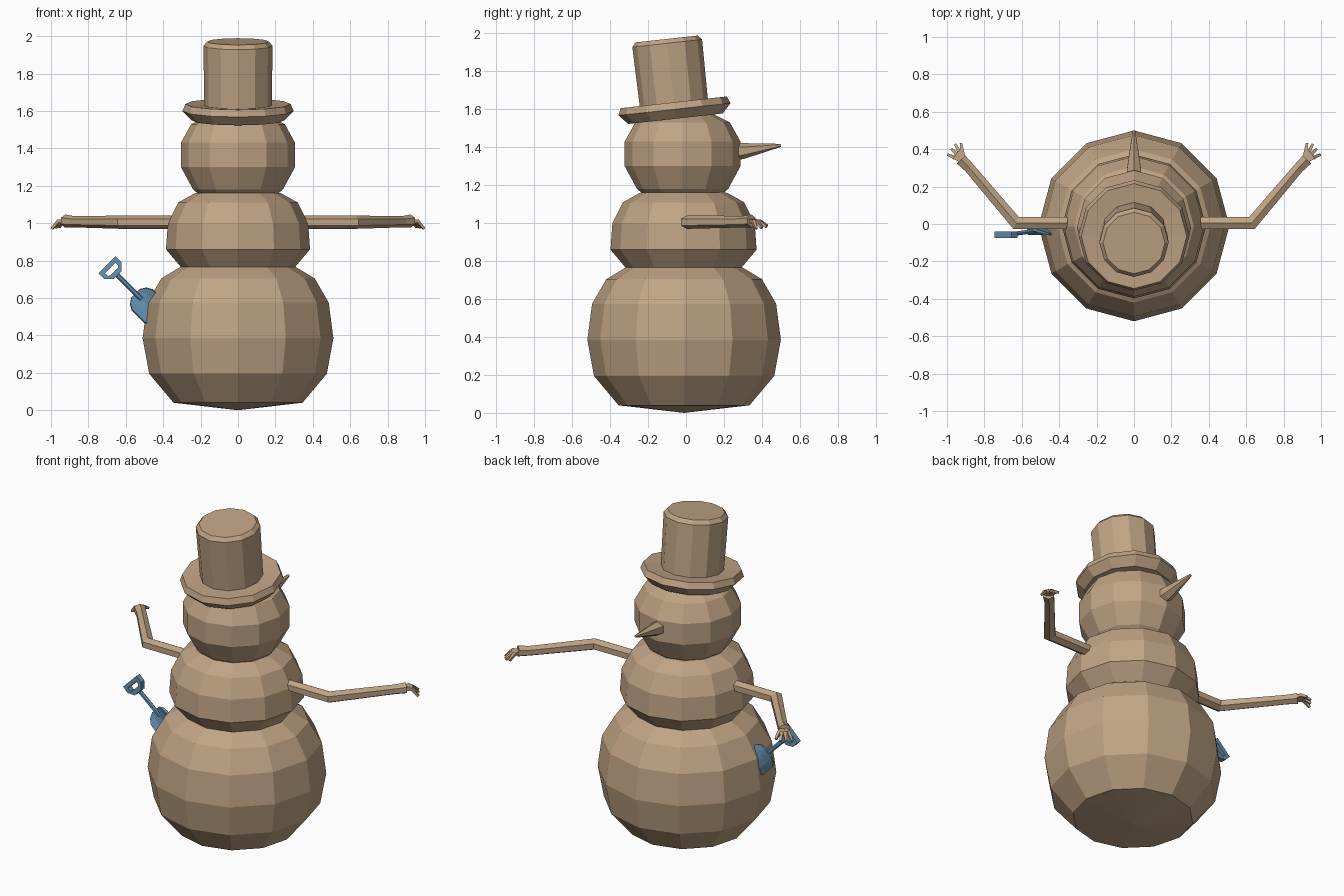
import bpy, bmesh, math
from mathutils import Vector

cube = bpy.data.objects.get("Cube")
if cube:
    bpy.data.objects.remove(cube)


def material(name, rgb):
    mat = bpy.data.materials.new(name)
    mat.use_nodes = True
    mat.diffuse_color = (*rgb, 1)
    mat.node_tree.nodes["Principled BSDF"].inputs["Base Color"].default_value = (*rgb, 1)
    return mat


TAN = material("warm tan", (0.53, 0.37, 0.235))
BLUE = material("shovel blue", (0.13, 0.29, 0.45))


def finish(name, bm, mat, location=(0, 0, 0), tilt=0):
    bmesh.ops.recalc_face_normals(bm, faces=bm.faces)
    mesh = bpy.data.meshes.new(name)
    bm.to_mesh(mesh)
    bm.free()
    mesh.materials.append(mat)
    obj = bpy.data.objects.new(name, mesh)
    obj.location = location
    obj.rotation_euler.x = tilt
    bpy.context.collection.objects.link(obj)
    return obj


def bridge(bm, a, b):
    """Join two rings with quads, or a ring and a pole with triangles."""
    if len(a) == 1:
        a, b = b, a
    n = len(a)
    for i in range(n):
        j = (i + 1) % n
        if len(b) == 1:
            bm.faces.new((a[i], a[j], b[0]))
        else:
            bm.faces.new((a[i], a[j], b[j], b[i]))


def lathe(name, profile, mat, location, tilt=0, sides=12):
    """Turn (radius, height) pairs; a zero radius makes a pole."""
    bm = bmesh.new()
    rings = []
    for r, z in profile:
        count = sides if r else 1
        rings.append([bm.verts.new((r * math.cos(math.tau * i / sides),
                                    r * math.sin(math.tau * i / sides), z))
                      for i in range(count)])
    for a, b in zip(rings, rings[1:]):
        bridge(bm, a, b)
    for ring in (rings[0], rings[-1]):
        if len(ring) > 1:
            bm.faces.new(ring)
    return finish(name, bm, mat, location, tilt)


def tube(bm, path, radii, sides=6, flat=1.0):
    """Sweep a polygon along a path, mitred at the bends."""
    pts = [Vector(p) for p in path]
    rings = []
    for k, p in enumerate(pts):
        before = (p - pts[k - 1]).normalized() if k else None
        after = (pts[k + 1] - p).normalized() if k < len(pts) - 1 else None
        t = ((before or after) + (after or before)).normalized()
        side = t.cross(Vector((0, 0, 1))).normalized()
        up = side.cross(t)
        miter = 1 / max(0.5, t.dot(after or before))
        ring = []
        for i in range(sides):
            a = math.tau * (i + 0.5) / sides
            ring.append(bm.verts.new(p + radii[k] * (side * math.cos(a) * miter
                                                     + up * math.sin(a) * flat)))
        rings.append(ring)
    for a, b in zip(rings, rings[1:]):
        bridge(bm, a, b)
    bm.faces.new(rings[0])
    bm.faces.new(rings[-1])


# Stacked body balls
lathe("lower_body", [(0, 0), (.345, .04), (.475, .195), (.51, .385), (.485, .575),
                     (.41, .705), (.31, .765), (0, .80)], TAN, (0, -.01, 0))
lathe("middle_body", [(.25, .72), (.305, .765), (.385, .86), (.375, 1.0), (.32, 1.11),
                      (.23, 1.16), (0, 1.18)], TAN, (0, -.013, 0))
lathe("head", [(.18, 1.13), (.24, 1.18), (.305, 1.30), (.305, 1.43), (.25, 1.53),
               (.15, 1.58), (0, 1.59)], TAN, (0, -.018, 0))

# Tilted hat
HAT = (0, -.06, 1.595)
lathe("hat_brim", [(.25, -.045), (.297, .005), (.282, .042), (.18, .035)], TAN, HAT, .11)
lathe("hat_crown", [(.18, .0), (.185, .355), (.165, .378)], TAN, HAT, .11)

# Nose
bm = bmesh.new()
tube(bm, [(0, .24, 1.375), (0, .30, 1.38), (0, .5, 1.41)], [.046, .042, .008])
finish("nose", bm, TAN)

# Arms with spread fingers
for name, s in (("left_arm", 1), ("right_arm", -1)):
    bm = bmesh.new()
    tube(bm, [(s * .355, .005, 1.005), (s * .63, .005, 1.005), (s * .88, .30, 1.008),
              (s * .925, .345, 1.012)], [.037, .037, .032, .036], flat=.95)
    for x, y, z in ((.925, .43, .985), (.955, .425, .98), (.975, .40, .975), (.995, .37, .97)):
        base = Vector((.91, .335, 1.01)).lerp(Vector((x, y, 1.01)), .15)
        mid = base.lerp(Vector((x, y, 1.012)), .5)
        tube(bm, [(s * base.x, base.y, base.z), (s * mid.x, mid.y, mid.z), (s * x, y, z)],
             [.016, .013, .009], sides=4)
    finish(name, bm, TAN)


# Shovel: u runs from grip to blade tip, v runs across it
def shovel_point(u, v, y):
    d = math.sqrt(.5)
    return (-.70 + d * (u + v), y, .778 + d * (v - u))


bm = bmesh.new()
tube(bm, [shovel_point(.06, 0, -.055), shovel_point(.26, 0, -.035)], [.013, .013])
finish("shovel_shaft", bm, BLUE)

# Grip: a plate with a slot
bm = bmesh.new()
outer = [(0, -.064), (0, .064), (.045, .064), (.08, .03), (.08, -.03), (.045, -.064)]
inner = [(.024, -.04), (.024, .04), (.045, .04), (.052, .03), (.052, -.03), (.045, -.04)]
loops = [[bm.verts.new(shovel_point(u, v, y)) for u, v in shape]
         for shape, y in ((outer, -.075), (inner, -.075), (inner, -.04), (outer, -.04))]
for i in range(len(loops)):
    bridge(bm, loops[i], loops[(i + 1) % len(loops)])
finish("shovel_grip", bm, BLUE)

# Blade: a dished sheet
bm = bmesh.new()
rows = []
for u, half in ((.215, .03), (.235, .06), (.265, .077), (.36, .077), (.41, .05), (.43, .02)):
    rows.append([bm.verts.new(shovel_point(u, half * f, -.03 - 4 * (half * f) ** 2))
                 for f in (-1, -.5, 0, .5, 1)])
for a, b in zip(rows, rows[1:]):
    for i in range(len(a) - 1):
        bm.faces.new((a[i], a[i + 1], b[i + 1], b[i]))
blade = finish("shovel_blade", bm, BLUE)
thick = blade.modifiers.new("Thickness", "SOLIDIFY")
thick.thickness = .014
thick.offset = 0
